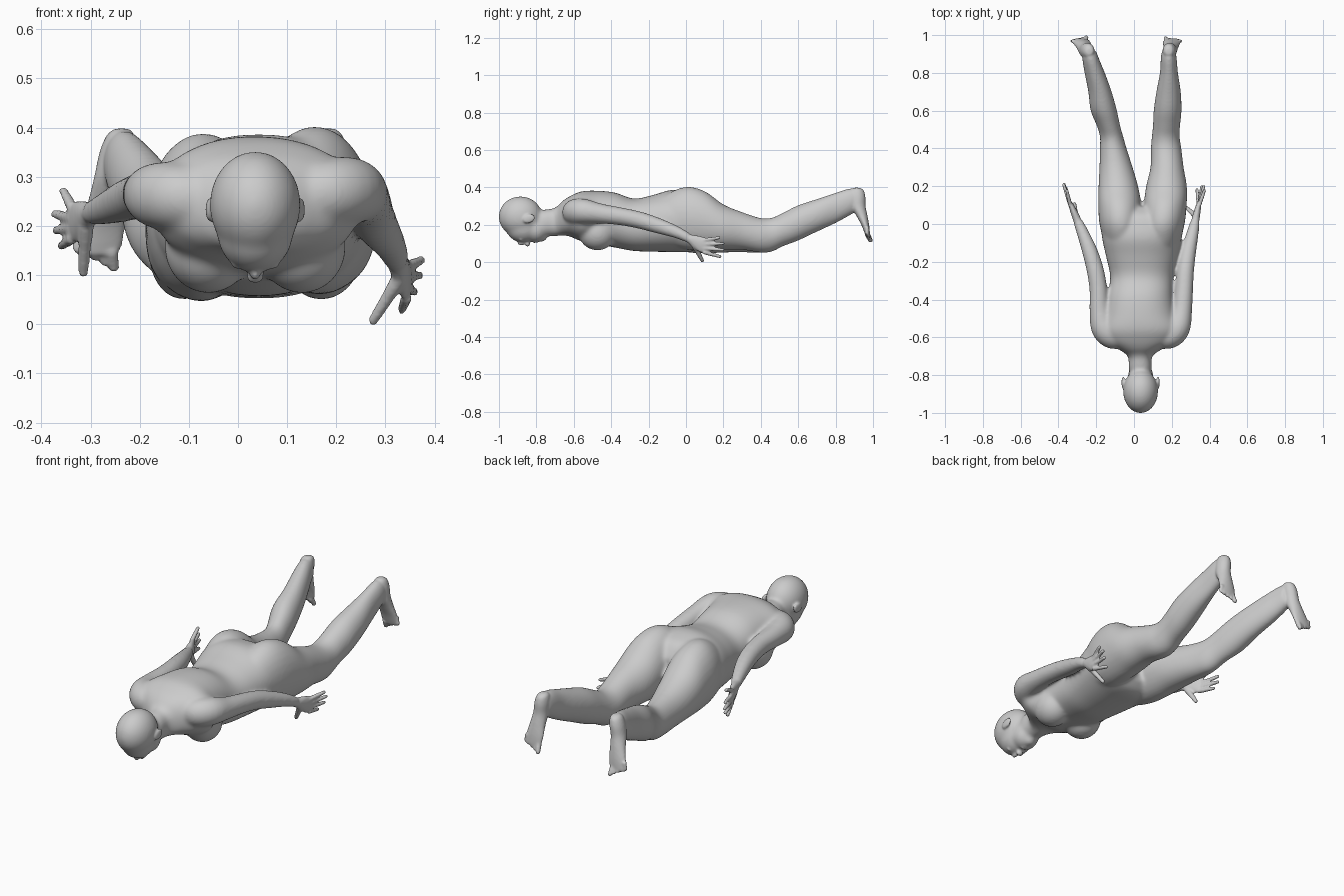
import bpy, bmesh, math
from mathutils import Vector, Matrix

bm = bmesh.new()
X, Y, Z = Vector((1, 0, 0)), Vector((0, 1, 0)), Vector((0, 0, 1))


def spline(rows, steps=4):
    """Catmull-Rom interpolation of section rows."""
    out = []
    for i in range(len(rows) - 1):
        p = [rows[max(i - 1, 0)], rows[i], rows[i + 1], rows[min(i + 2, len(rows) - 1)]]
        for s in range(steps):
            t = s / steps
            out.append([0.5 * (2 * b + (c - a) * t + (2 * a - 5 * b + 4 * c - d) * t * t
                               + (3 * b - a - 3 * c + d) * t ** 3) for a, b, c, d in zip(*p)])
    return out + [list(rows[-1])]


def loft(rows, u=None, v=None, n=28, power=1.0):
    """Closed loft of (super)ellipses (x, y, z, radius_u, radius_v)."""
    rows = spline(rows)
    rings = []
    shape = [[math.copysign(abs(f(k * math.tau / n)) ** power, f(k * math.tau / n))
              for f in (math.cos, math.sin)] for k in range(n)]
    for i, (x, y, z, a, b) in enumerate(rows):
        uu, vv = u, v
        if u is None:
            t = Vector(rows[min(i + 1, len(rows) - 1)][:3]) - Vector(rows[max(i - 1, 0)][:3])
            t.normalize()
            uu = t.cross(Z if abs(t.z) < 0.9 else Y).normalized()
            vv = uu.cross(t)
        rings.append([bm.verts.new(Vector((x, y, z)) + uu * a * c + vv * b * s) for c, s in shape])
    faces = [bm.faces.new((r[k], r[(k + 1) % n], q[(k + 1) % n], q[k]))
             for r, q in zip(rings, rings[1:]) for k in range(n)]
    faces += [bm.faces.new(rings[0]), bm.faces.new(rings[-1])]
    bmesh.ops.recalc_face_normals(bm, faces=faces)


def ball(c, r, tilt=0):
    m = Matrix.Translation(c) @ Matrix.Rotation(tilt, 4, 'X') @ Matrix.Diagonal((*r, 1))
    bmesh.ops.create_uvsphere(bm, u_segments=28, v_segments=18, radius=1, matrix=m)


def digit(a, b, r):
    """Tapered finger or toe with a round tip."""
    a, b = Vector(a), Vector(b)
    loft([(*a.lerp(b, t), r * s, r * s) for t, s in ((0, 1.1), (.5, 1), (.9, .85))], n=12)
    ball(a.lerp(b, .9), (r * .88,) * 3)


def skin(voxel, iterations):
    """Fuse all parts built so far into one softened object."""
    mesh = bpy.data.meshes.new("body")
    bm.to_mesh(mesh)
    ob = bpy.data.objects.new("body", mesh)
    bpy.context.collection.objects.link(ob)
    rm = ob.modifiers.new("fuse", 'REMESH')
    rm.mode, rm.voxel_size, rm.use_smooth_shade = 'VOXEL', voxel, True
    sm = ob.modifiers.new("soften", 'SMOOTH')
    sm.factor, sm.iterations = .5, iterations
    return ob


# torso and neck: sections across y
torso = [(-.82, .034, .205, .05, .06), (-.76, .033, .21, .061, .07), (-.70, .032, .215, .065, .076),
         (-.66, .033, .235, .12, .092),
         (-.62, .035, .245, .18, .108), (-.56, .037, .245, .212, .133), (-.48, .032, .24, .187, .142),
         (-.38, .032, .225, .173, .147), (-.28, .042, .20, .168, .14), (-.18, .042, .207, .188, .151),
         (-.08, .042, .22, .21, .166), (0, .043, .215, .218, .162), (.05, .044, .21, .2, .145),
         (.09, .044, .2, .12, .1)]
loft([(cx, y, cz, rx, rz) for y, cx, cz, rx, rz in torso], X, Z, 44, .9)

# breasts
for x in (-.06, .13):
    ball((x, -.475, .158), (.09, .1, .095), -.15)

# legs: shared heights, own centre line, width and small lift from the rolled hips
leg_z = [(-.2, .21, .08), (-.1, .223, .135), (0, .228, .168), (.1, .213, .16), (.2, .18, .122), (.3, .16, .101),
         (.4, .143, .093), (.46, .147, .091), (.52, .175, .09), (.6, .21, .095), (.7, .25, .088), (.8, .29, .082),
         (.87, .32, .074), (.92, .335, .06)]
left = [(-.04, .07), (-.06, .095), (-.07, .113), (-.075, .114), (-.083, .105), (-.095, .088), (-.11, .071),
        (-.118, .062), (-.135, .062), (-.16, .07), (-.18, .062), (-.208, .054), (-.228, .045), (-.238, .037)]
right = [(.12, .07), (.145, .095), (.155, .113), (.165, .114), (.172, .108), (.175, .088), (.17, .081), (.168, .074),
         (.172, .072), (.178, .074), (.183, .065), (.185, .048), (.184, .043), (.183, .037)]
for side, lift in ((left, -.007), (right, .007)):
    loft([(cx, y, z + lift * (y < .35), rx, rz) for (cx, rx), (y, z, rz) in zip(side, leg_z)], X, Z)

# arms: (x, y, z, radius) along the limb
arm_l = [(-.04, -.6, .25, .05), (-.11, -.595, .258, .068), (-.16, -.55, .262, .068), (-.182, -.46, .265, .054),
         (-.188, -.35, .265, .048),
         (-.204, -.25, .26, .046), (-.232, -.15, .25, .042), (-.27, -.05, .235, .033), (-.3, .02, .225, .025)]
arm_r = [(.11, -.6, .26, .05), (.18, -.595, .268, .068), (.23, -.55, .272, .068), (.254, -.46, .26, .054),
         (.265, -.35, .245, .048),
         (.272, -.25, .225, .046), (.287, -.15, .195, .042), (.31, -.05, .16, .033), (.325, .02, .125, .025)]
for arm in (arm_l, arm_r):
    loft([(x, y, z, r, r) for x, y, z, r in arm])
    ball(arm[2][:3], (.066,) * 3)

# head: skull, face, jaw, chin
cx = .035
ball((cx, -.885, .243), (.093, .117, .109))
ball((cx, -.87, .19), (.078, .095, .086))
ball((cx, -.805, .175), (.068, .07, .07))
ball((cx, -.77, .138), (.034, .028, .03))

# fuse the large forms first, blended strongly, then keep adding detail to them
base = skin(.008, 14)
soft = bpy.data.meshes.new_from_object(base.evaluated_get(bpy.context.evaluated_depsgraph_get()))
bpy.data.objects.remove(base)
bm.clear()
bm.from_mesh(soft)

# feet: heel up, toes hanging down
for heel, ball_x, toe_a, toe_b in ((-.236, -.285, (-.252, .99, .113), (-.33, .968, .15)),
                                   (.183, .203, (.166, .985, .113), (.248, .968, .148))):
    foot = [(.398, .912, .014, .014), (.385, .915, .028, .034), (.35, .917, .036, .042), (.3, .92, .037, .04),
            (.25, .94, .04, .03), (.2, .958, .046, .021), (.16, .968, .047, .015), (.14, .972, .042, .011)]
    loft([(heel + (ball_x - heel) * (.4 - z) / .25, y, z, rx, ry) for z, y, rx, ry in foot], X, Y)
    for i in range(5):
        tip = Vector(toe_a).lerp(Vector(toe_b), i / 4)
        root = Vector((ball_x + (tip.x - ball_x) * .8, .968, tip.z + .04))
        digit(root, tip, .013 if i == 0 else .0095)

# hands: flat palm, four fingers and a thumb
hands = [(arm_l, (-.337, .11, .205), [(-.357, .185, .275), (-.376, .22, .225), (-.374, .222, .19), (-.362, .2, .158)],
          (-.315, .11, .10)),
         (arm_r, (.343, .105, .085), [(.376, .185, .132), (.372, .21, .1), (.36, .208, .065), (.332, .192, .027)],
          (.272, .09, .003))]
for arm, knuckle, tips, thumb in hands:
    w, k = Vector(arm[-1][:3]), Vector(knuckle)
    loft([(*w.lerp(k, t), a, b) for t, a, b in ((-.3, .02, .022), (0, .021, .024), (.35, .019, .034),
                                              (.8, .015, .042), (1, .011, .038))])
    for i, tip in enumerate(tips):
        digit(k + Vector((0, -.012, .032 - .021 * i)), tip, .0105)
    mid = w.lerp(k, .25) - Z * .02
    joint = mid.lerp(Vector(thumb), .5)
    digit(mid, joint, .015)
    digit(joint.lerp(mid, .2), thumb, .012)

# face looking down: nose, lips, eyes, ears
ball((cx, -.868, .11), (.012, .034, .017), .35)
ball((cx, -.847, .098), (.018, .013, .015))
ball((cx, -.81, .112), (.024, .008, .01))
ball((cx, -.797, .114), (.021, .008, .01))
for s in (-1, 1):
    ball((cx + s * .034, -.882, .123), (.016, .009, .011))
    ball((cx + s * .092, -.84, .233), (.009, .034, .024), .3)

skin(.0055, 4)
